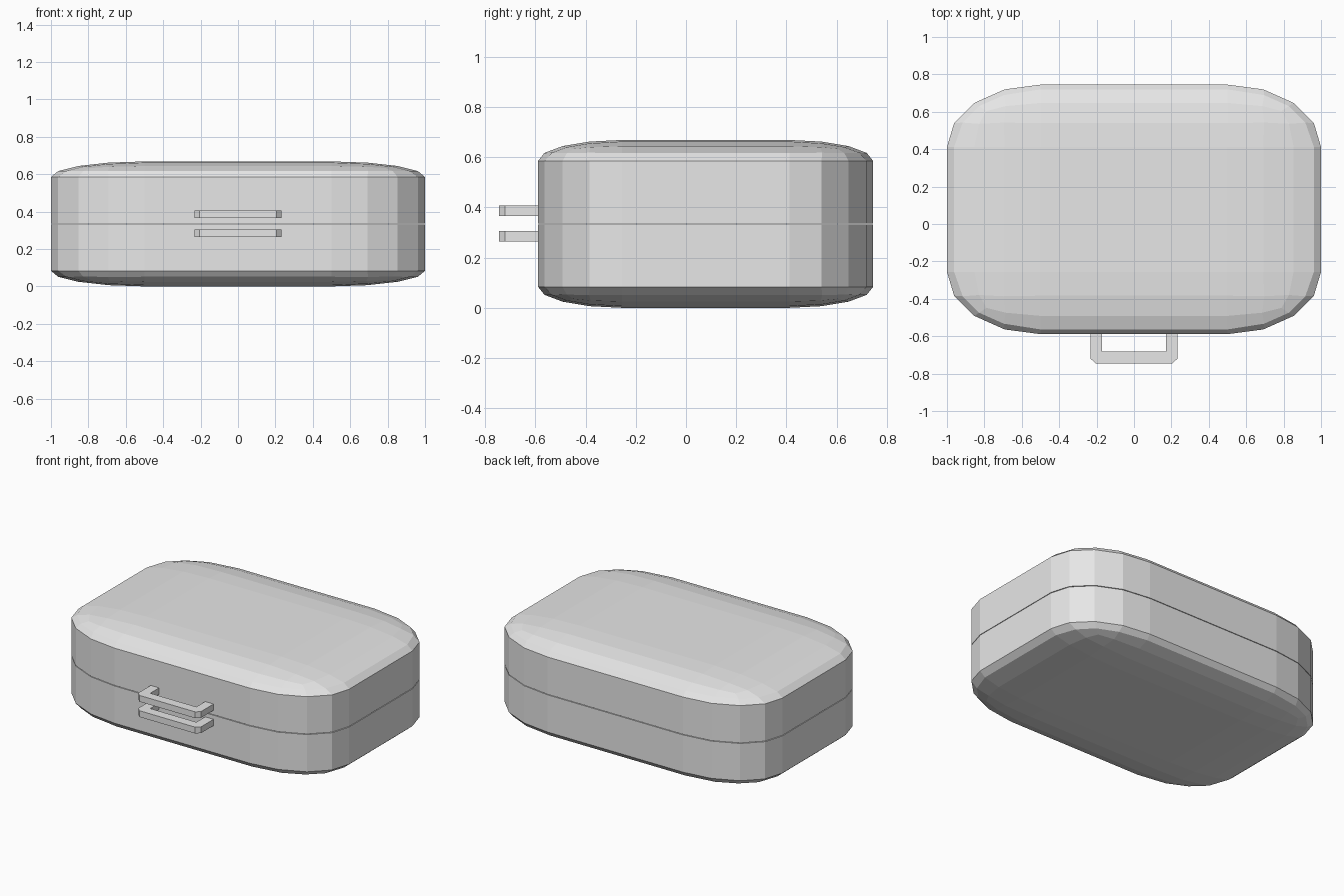
import bpy
import bmesh
from mathutils import Vector

WIDTH, DEPTH, HEIGHT = 2.0, 1.334, 0.668
CENTRE_Y = 0.078
SEAM_Z = HEIGHT / 2

default = bpy.data.objects.get("Cube")
if default:
    bpy.data.objects.remove(default, do_unlink=True)

grey = bpy.data.materials.new("plain grey")
grey.use_nodes = True
grey.diffuse_color = (0.8, 0.8, 0.8, 1)
grey.node_tree.nodes["Principled BSDF"].inputs["Base Color"].default_value = (0.8, 0.8, 0.8, 1)


def finish(bm, name):
    bmesh.ops.recalc_face_normals(bm, faces=bm.faces)
    mesh = bpy.data.meshes.new(name)
    bm.to_mesh(mesh)
    bm.free()
    mesh.materials.append(grey)
    obj = bpy.data.objects.new(name, mesh)
    bpy.context.collection.objects.link(obj)
    return obj


def shell(name, side):
    """Half of a bevelled box, cut flat at the seam; side is 1 for the top, -1 for the bottom."""
    bm = bmesh.new()
    bmesh.ops.create_cube(bm, size=1)
    bmesh.ops.scale(bm, vec=(1, 1, 2), verts=bm.verts)
    bmesh.ops.bevel(bm, geom=bm.edges[:], offset=0.25, offset_type='OFFSET',
                    segments=4, profile=0.5, affect='EDGES')
    cut = bmesh.ops.bisect_plane(bm, geom=bm.verts[:] + bm.edges[:] + bm.faces[:],
                                 plane_co=(0, 0, side * 0.006), plane_no=(0, 0, side),
                                 clear_inner=True)
    rim = [g for g in cut["geom_cut"] if isinstance(g, bmesh.types.BMEdge)]
    bmesh.ops.contextual_create(bm, geom=rim)
    bmesh.ops.scale(bm, vec=(WIDTH, DEPTH, HEIGHT / 2), verts=bm.verts)
    bmesh.ops.translate(bm, vec=(0, CENTRE_Y, SEAM_Z), verts=bm.verts)
    return finish(bm, name)


def handle(name, z):
    """U-shaped grip with chamfered outer corners, its ends set into the front wall."""
    right = [(0.17, -0.682), (0.17, -0.57), (0.232, -0.57), (0.232, -0.72), (0.206, -0.745)]
    outline = right + [(-x, y) for x, y in reversed(right)]
    bm = bmesh.new()
    face = bm.faces.new([bm.verts.new((x, y, z)) for x, y in outline])
    grown = bmesh.ops.extrude_face_region(bm, geom=[face])
    top = [g for g in grown["geom"] if isinstance(g, bmesh.types.BMVert)]
    bmesh.ops.translate(bm, vec=Vector((0, 0, 0.042)), verts=top)
    return finish(bm, name)


# Case halves, parted by a hairline seam
shell("lid", 1)
shell("base", -1)

# One grip on each half
handle("lid_handle", 0.365)
handle("base_handle", 0.263)
